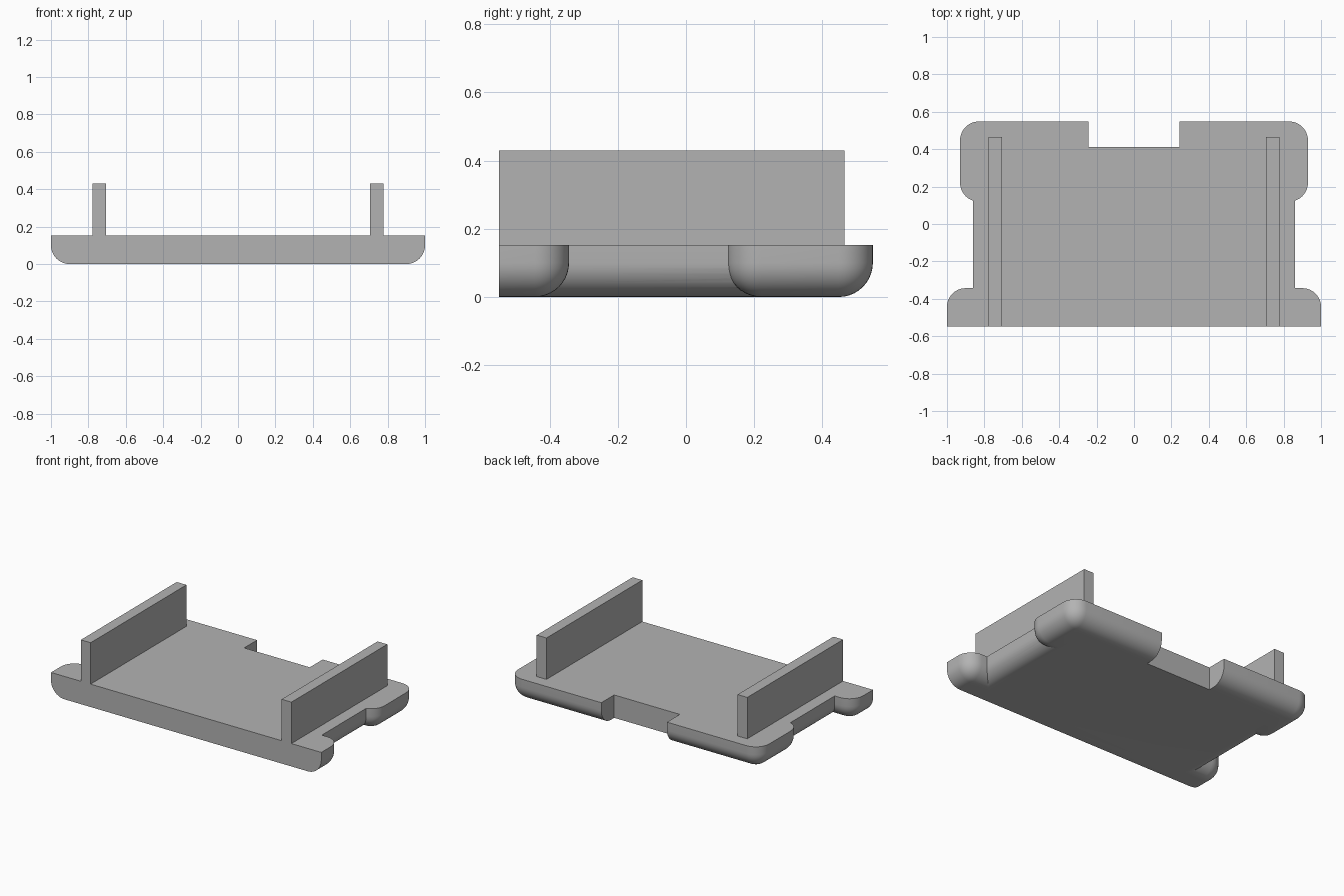
import bpy, bmesh
from mathutils import Vector

if "Cube" in bpy.data.objects:
    bpy.data.objects.remove(bpy.data.objects["Cube"])

FRONT, BACK = -0.548, 0.548
TOP, WALL_TOP = 0.153, 0.43
RADIUS = 0.1

grey = bpy.data.materials.new("plain grey")
grey.use_nodes = True
colour = (0.45, 0.45, 0.45, 1)
grey.diffuse_color = colour
grey.node_tree.nodes["Principled BSDF"].inputs["Base Color"].default_value = colour


def box(name, low, high, radius=0):
    """Box between two corners; a radius rounds it and trims it flat at the top and front."""
    low, high = Vector(low), Vector(high)
    bm = bmesh.new()
    bmesh.ops.create_cube(bm, size=1)
    for v in bm.verts:
        v.co = (low + high) / 2 + v.co * (high - low)
    if radius:
        bmesh.ops.bevel(bm, geom=bm.edges[:], offset=radius, segments=10,
                        profile=0.5, affect='EDGES')
        for point, normal in (((0, 0, TOP), (0, 0, 1)), ((0, FRONT, 0), (0, -1, 0))):
            cut = bmesh.ops.bisect_plane(bm, geom=bm.verts[:] + bm.edges[:] + bm.faces[:],
                                         plane_co=point, plane_no=normal, clear_outer=True)
            rim = [e for e in cut["geom_cut"] if isinstance(e, bmesh.types.BMEdge)]
            bmesh.ops.holes_fill(bm, edges=rim)
    bmesh.ops.recalc_face_normals(bm, faces=bm.faces[:])
    mesh = bpy.data.meshes.new(name)
    bm.to_mesh(mesh)
    bm.free()
    mesh.materials.append(grey)
    obj = bpy.data.objects.new(name, mesh)
    bpy.context.collection.objects.link(obj)
    return obj


def combine(target, tool, operation):
    """Apply a boolean and discard the tool."""
    bpy.ops.object.select_all(action='DESELECT')
    bpy.context.view_layer.objects.active = target
    target.select_set(True)
    mod = target.modifiers.new(operation.lower(), 'BOOLEAN')
    mod.operation, mod.object, mod.solver = operation, tool, 'EXACT'
    bpy.ops.object.modifier_apply(modifier=mod.name)
    bpy.data.objects.remove(tool)


# Base plate: narrow middle, wide front lip and back block, with a notch in the back
plate = box("base_plate", (-0.86, -1, 0), (0.86, 0.5, 0.5), RADIUS)
combine(plate, box("front_lip", (-1, -1, 0), (1, -0.343, 0.5), RADIUS), 'UNION')
combine(plate, box("back_block", (-0.93, 0.12, 0), (0.93, BACK, 0.5), RADIUS), 'UNION')
combine(plate, box("notch_cutter", (-0.243, 0.412, -1), (0.243, 1, 1)), 'DIFFERENCE')

# Merge the flat faces and smooth the fillets
bm = bmesh.new()
bm.from_mesh(plate.data)
bmesh.ops.remove_doubles(bm, verts=bm.verts[:], dist=0.0002)
bmesh.ops.dissolve_limit(bm, angle_limit=0.005, verts=bm.verts[:], edges=bm.edges[:])
bm.to_mesh(plate.data)
bm.free()
bpy.ops.object.shade_smooth_by_angle(angle=0.5)

# Upright side walls
for side, x in (("left", 0.743), ("right", -0.743)):
    box(side + "_wall", (x - 0.036, FRONT, TOP), (x + 0.036, 0.465, WALL_TOP))
